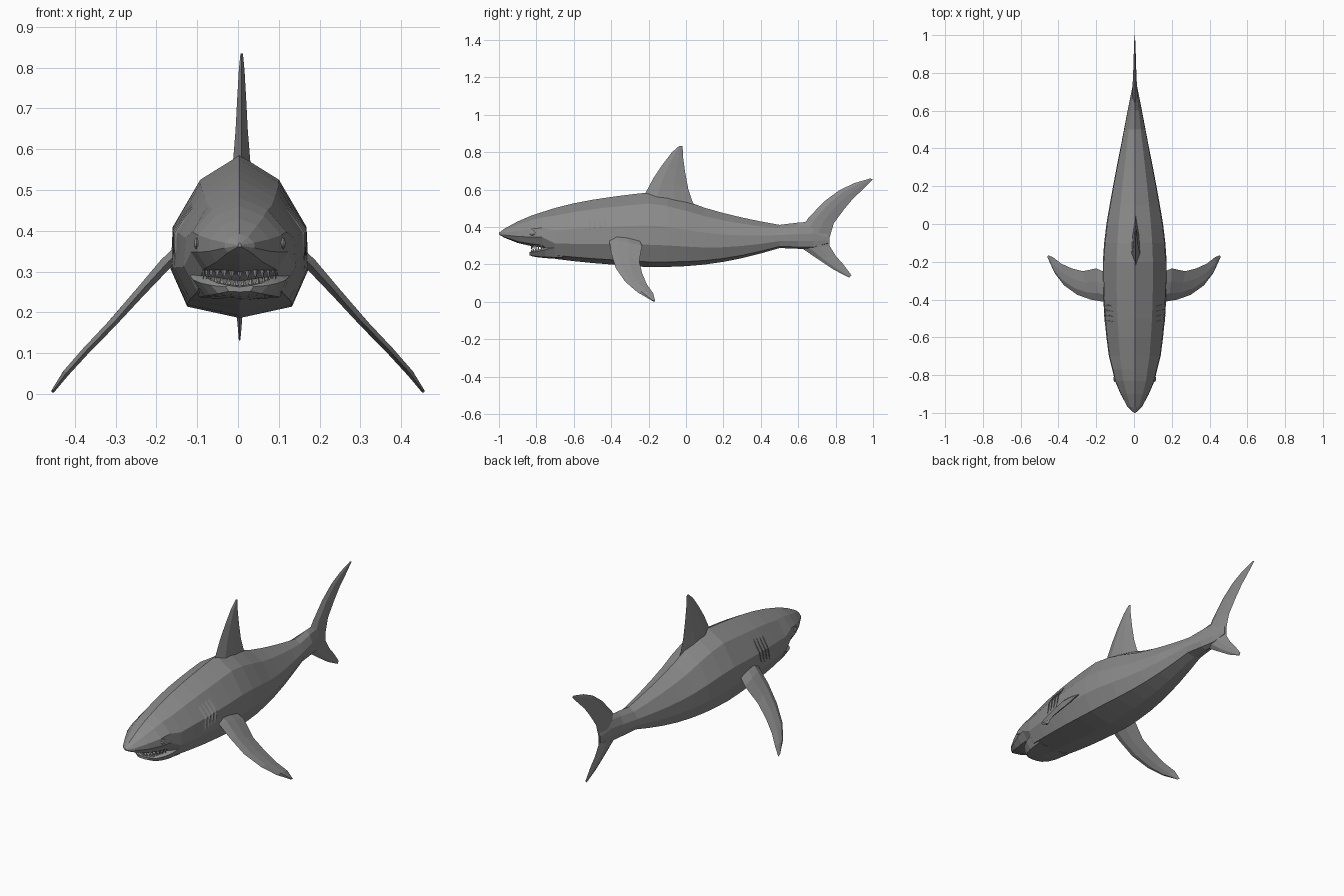
import bpy, bmesh, math
from mathutils import Vector, Matrix
from mathutils.bvhtree import BVHTree

if "Cube" in bpy.data.objects:
    bpy.data.objects.remove(bpy.data.objects["Cube"])

grey = bpy.data.materials.new("shark grey")
grey.diffuse_color = (0.26, 0.26, 0.26, 1)
grey.use_nodes = True
grey.node_tree.nodes["Principled BSDF"].inputs["Base Color"].default_value = grey.diffuse_color
CX = 0.004  # spine line


def finish(name, bm):
    bmesh.ops.recalc_face_normals(bm, faces=bm.faces[:])
    me = bpy.data.meshes.new(name)
    bm.to_mesh(me)
    bm.free()
    me.materials.append(grey)
    ob = bpy.data.objects.new(name, me)
    bpy.context.collection.objects.link(ob)
    return ob


def add_loft(bm, rings):
    """Skin a list of closed rings and cap both ends."""
    loops = [[bm.verts.new(p) for p in r] for r in rings]
    n = len(loops[0])
    for a, b in zip(loops, loops[1:]):
        for i in range(n):
            j = (i + 1) % n
            bm.faces.new((a[i], a[j], b[j], b[i]))
    bm.faces.new(loops[0])
    bm.faces.new(loops[-1])


def loft(name, rings):
    bm = bmesh.new()
    add_loft(bm, rings)
    return finish(name, bm)


def section(y, top, bottom, w, half):
    """Mirrored cross-section; half is (width fraction, height fraction)."""
    h = top - bottom
    right = [Vector((CX + w * u, y, bottom + h * v)) for u, v in half]
    left = [Vector((CX - w * u, y, bottom + h * v)) for u, v in half[-2:0:-1]]
    return right + left


def fin(name, stations, normal):
    """Thin lens-shaped fin from (lead, trail, half thickness) stations."""
    n = Vector(normal).normalized()
    rings = []
    for lead, trail, t in stations:
        a, b = Vector(lead), Vector(trail)
        m1, m2 = a.lerp(b, 0.25), a.lerp(b, 0.6)
        rings.append([a, m1 + n * t, m2 + n * t * 0.8, b,
                      m2 - n * t * 0.8, m1 - n * t])
    return loft(name, rings)


# Body with snout and tail stalk: y, top, bottom, half width
BODY_HALF = [(0, 1), (0.57, 0.85), (0.97, 0.56), (1, 0.30), (0.76, 0.07), (0, 0)]
body_stations = [
    (-1.0, 0.370, 0.360, 0.004), (-0.97, 0.392, 0.343, 0.037),
    (-0.90, 0.430, 0.315, 0.075), (-0.83, 0.460, 0.299, 0.105),
    (-0.77, 0.480, 0.291, 0.119), (-0.70, 0.502, 0.230, 0.137),
    (-0.60, 0.527, 0.218, 0.150), (-0.50, 0.546, 0.208, 0.160),
    (-0.40, 0.561, 0.200, 0.166), (-0.30, 0.574, 0.192, 0.169),
    (-0.20, 0.585, 0.186, 0.169), (-0.10, 0.570, 0.187, 0.162),
    (0.00, 0.540, 0.191, 0.150), (0.10, 0.503, 0.200, 0.133),
    (0.20, 0.475, 0.214, 0.115), (0.30, 0.451, 0.234, 0.096),
    (0.40, 0.430, 0.259, 0.076), (0.50, 0.412, 0.288, 0.057),
    (0.60, 0.424, 0.284, 0.038), (0.68, 0.430, 0.282, 0.022),
    (0.76, 0.370, 0.310, 0.006)]
body = loft("body", [section(*s, BODY_HALF) for s in body_stations])

# Lower jaw
JAW_HALF = [(0, 0.75), (0.8, 1), (1, 0.8), (0.75, 0.1), (0, 0)]
jaw_stations = [
    (-0.838, 0.266, 0.250, 0.035), (-0.82, 0.272, 0.243, 0.070),
    (-0.79, 0.280, 0.238, 0.095), (-0.75, 0.291, 0.234, 0.114),
    (-0.66, 0.320, 0.228, 0.132)]
loft("lower_jaw", [section(*s, JAW_HALF) for s in jaw_stations])

# Two rows of pointed teeth around the mouth arc
bm = bmesh.new()
for z, length, count, reach in ((0.304, -0.024, 13, 0.092), (0.264, 0.018, 12, 0.080)):
    for i in range(count):
        t = math.radians(-75 + 150 * i / (count - 1))
        lift = 0.012 * abs(math.sin(t))
        tip = Vector((CX + reach * math.sin(t), -0.755 - 0.072 * math.cos(t), z + lift * (length > 0)))
        along = Vector((math.cos(t), math.sin(t), 0)) * 0.008
        out = Vector((math.sin(t), -math.cos(t), 0)) * 0.004
        base = [bm.verts.new(tip + p) for p in (along, out, -along, -out)]
        apex = bm.verts.new(tip + Vector((0, 0, length)))
        bm.faces.new(base)
        for k in range(4):
            bm.faces.new((base[k], base[(k + 1) % 4], apex))
finish("teeth", bm)

# Dorsal fin
DX = 0.009
dorsal = [((-0.24, 0.55), (0.06, 0.49), 0.026), ((-0.215, 0.585), (0.035, 0.535), 0.021),
          ((-0.175, 0.66), (0.012, 0.605), 0.015), ((-0.125, 0.735), (-0.004, 0.69), 0.011),
          ((-0.075, 0.80), (-0.016, 0.775), 0.007), ((-0.035, 0.835), (-0.018, 0.832), 0.003)]
fin("dorsal_fin", [((DX, *a), (DX, *b), t) for a, b, t in dorsal], (1, 0, 0))

# Tail fin, upper lobe tip down to lower lobe tip
tail = [((0.985, 0.660), (1.0, 0.655), 0.002), ((0.90, 0.635), (0.945, 0.600), 0.005),
        ((0.82, 0.597), (0.895, 0.555), 0.007), ((0.74, 0.538), (0.845, 0.495), 0.010),
        ((0.655, 0.450), (0.79, 0.42), 0.014), ((0.60, 0.37), (0.768, 0.345), 0.018),
        ((0.63, 0.28), (0.768, 0.30), 0.015), ((0.70, 0.232), (0.80, 0.247), 0.009),
        ((0.79, 0.172), (0.84, 0.202), 0.006), ((0.873, 0.130), (0.884, 0.143), 0.002)]
fin("tail_fin", [((CX, *a), (CX, *b), t) for a, b, t in tail], (1, 0, 0))

# Pectoral fins
pectoral = [((0.12, -0.42, 0.37), (0.12, -0.27, 0.37), 0.017),
            ((0.17, -0.41, 0.325), (0.20, -0.235, 0.30), 0.015),
            ((0.23, -0.40, 0.26), (0.27, -0.25, 0.217), 0.012),
            ((0.30, -0.375, 0.18), (0.33, -0.235, 0.155), 0.010),
            ((0.37, -0.325, 0.108), (0.385, -0.21, 0.095), 0.009),
            ((0.42, -0.26, 0.052), (0.43, -0.175, 0.045), 0.008),
            ((0.453, -0.185, 0.008), (0.456, -0.165, 0.003), 0.004)]


def flip(p, s):
    return (p[0] * s, p[1], p[2])


tree = BVHTree.FromPolygons([v.co.copy() for v in body.data.vertices],
                            [tuple(p.vertices) for p in body.data.polygons])


def skin(y, z, s):
    """Point on the body's flank."""
    return tree.ray_cast(Vector((s * 2, y, z)), Vector((-s, 0, 0)))[0]


for s, side in ((1, "right"), (-1, "left")):
    fin(side + "_pectoral_fin",
        [(flip(a, s), flip(b, s), t) for a, b, t in pectoral], (0.74 * s, 0, 0.67))

    # Gill flaps: wedges lifting off the flank toward the rear
    bm = bmesh.new()
    for i in range(4):
        rings = []
        for k in range(5):
            f = k / 4
            z = 0.455 - 0.125 * f + 0.004 * i
            y = -0.515 + 0.027 * i + 0.012 * math.sin(f * math.pi) - 0.008 * f
            lift = 0.001 + 0.005 * math.sin(f * math.pi)
            a, b = skin(y - 0.016, z, s), skin(y, z, s)
            out = Vector((s, 0, 0))
            rings.append([a - out * 0.003, b + out * lift, b - out * 0.004])
        add_loft(bm, rings)
    finish(side + "_gills", bm)

    # Eye set into the head
    bm = bmesh.new()
    place = Matrix.Translation(skin(-0.82, 0.369, s)) @ Matrix.Diagonal((0.007, 0.017, 0.014, 1))
    bmesh.ops.create_uvsphere(bm, u_segments=10, v_segments=6, radius=1, matrix=place)
    finish(side + "_eye", bm)
